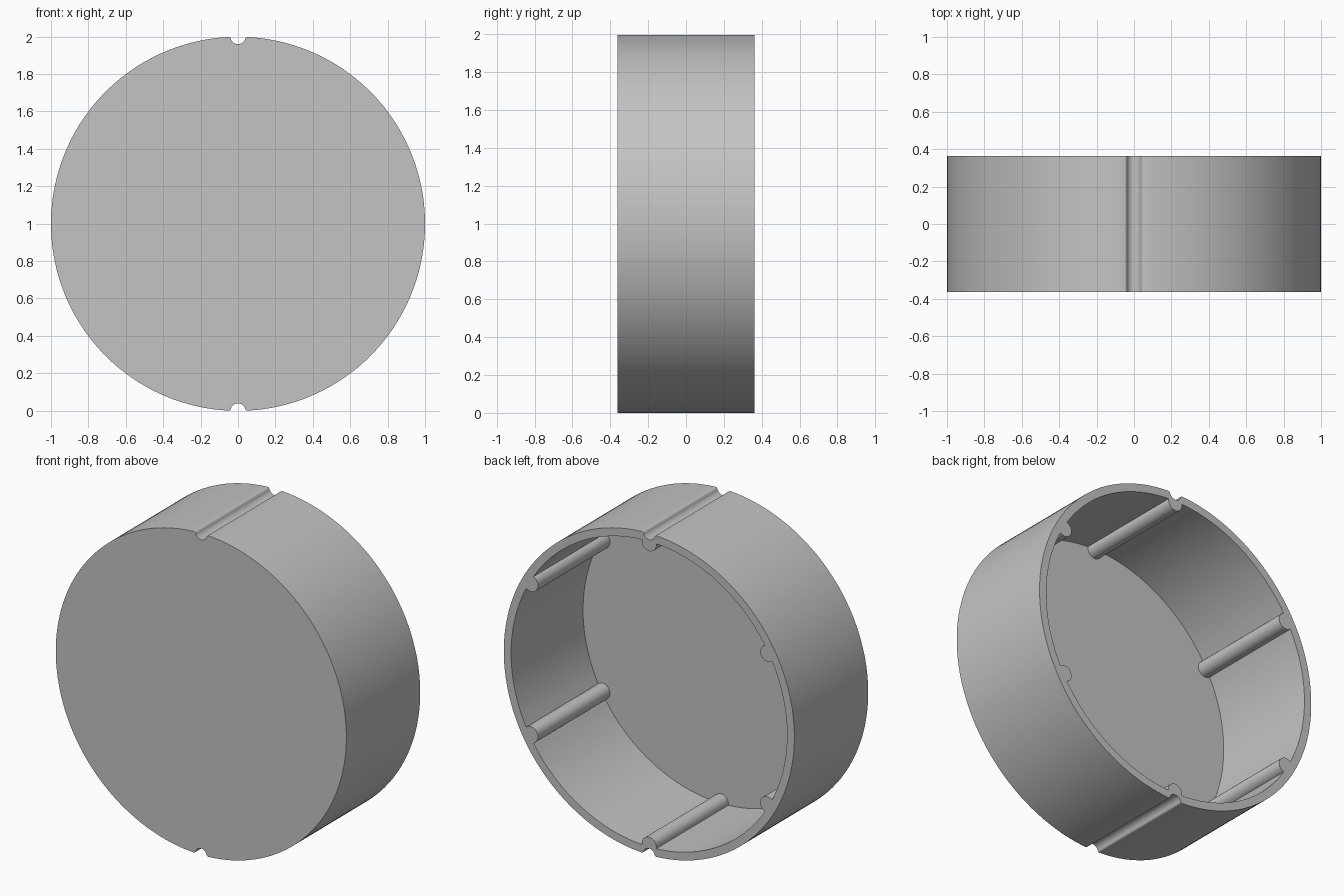
import bpy
import bmesh
from math import sin, cos, pi, acos, atan2, hypot, radians

if "Cube" in bpy.data.objects:
    bpy.data.objects.remove(bpy.data.objects["Cube"], do_unlink=True)

HALF_DEPTH = 0.363
FLOOR = 0.018
OUTER, INNER = 1.0, 0.95
RIB_AT, RIB_R = 0.94, 0.05
GROOVE_R = 0.04
LIP = 0.05
CENTRE_Z = 0.999


def arc(cx, cz, r, start, end, steps):
    """Points along an arc, both ends included."""
    return [(cx + r * cos(start + (end - start) * i / steps),
             cz + r * sin(start + (end - start) * i / steps)) for i in range(steps + 1)]


def turn(points, angle):
    c, s = cos(angle), sin(angle)
    return [(x * c - z * s, x * s + z * c) for x, z in points]


# Outer outline: two half circles, each ending in a round-lipped groove
lip_angle = acos(LIP / OUTER)
half = arc(0, 0, OUTER, -lip_angle, lip_angle, 72)
half.append((0.044, 0.997))
half += arc(0, OUTER, GROOVE_R, radians(-10), radians(-170), 14)
half.append((-0.044, 0.997))
outer = half + turn(half, pi)

# Inner outline: wall arcs joined by six round ribs
open_angle = acos((INNER**2 - RIB_AT**2 - RIB_R**2) / (2 * RIB_AT * RIB_R))
rib = arc(RIB_AT, 0, RIB_R, -open_angle, open_angle - 2 * pi, 20)
rib_edge = atan2(abs(rib[-1][1]), rib[-1][0])
wall = arc(0, 0, INNER, rib_edge, pi / 3 - rib_edge, 20)[1:-1]
inner = []
for i in range(6):
    inner += turn(rib + wall, pi / 6 + i * pi / 3)

# Cup: closed front, open back
bm = bmesh.new()


def loop(points, y):
    return [bm.verts.new((x, y, z + CENTRE_Z)) for x, z in points]


def bridge(a, b):
    for i in range(len(a)):
        j = (i + 1) % len(a)
        bm.faces.new((a[i], a[j], b[j], b[i]))


def ring_edges(verts):
    return [bm.edges.get((v, verts[(i + 1) % len(verts)])) for i, v in enumerate(verts)]


front = loop(outer, -HALF_DEPTH)
back = loop(outer, HALF_DEPTH)
rim = loop(inner, HALF_DEPTH)
floor = loop(inner, -HALF_DEPTH + FLOOR)
bridge(front, back)
bridge(rim, floor)
bm.faces.new(front)
bm.faces.new(floor)
bmesh.ops.triangle_fill(bm, edges=ring_edges(back) + ring_edges(rim),
                        use_beauty=True, normal=(0, 1, 0))
bmesh.ops.recalc_face_normals(bm, faces=bm.faces)

mesh = bpy.data.meshes.new("ribbed_cup")
bm.to_mesh(mesh)
bm.free()
cup = bpy.data.objects.new("ribbed_cup", mesh)
bpy.context.collection.objects.link(cup)

# Plain grey
grey = bpy.data.materials.new("plain_grey")
grey.use_nodes = True
colour = (0.55, 0.55, 0.55, 1)
grey.diffuse_color = colour
grey.node_tree.nodes["Principled BSDF"].inputs["Base Color"].default_value = colour
mesh.materials.append(grey)

bpy.ops.object.select_all(action="DESELECT")
cup.select_set(True)
bpy.context.view_layer.objects.active = cup
bpy.ops.object.shade_smooth_by_angle(angle=radians(35))
